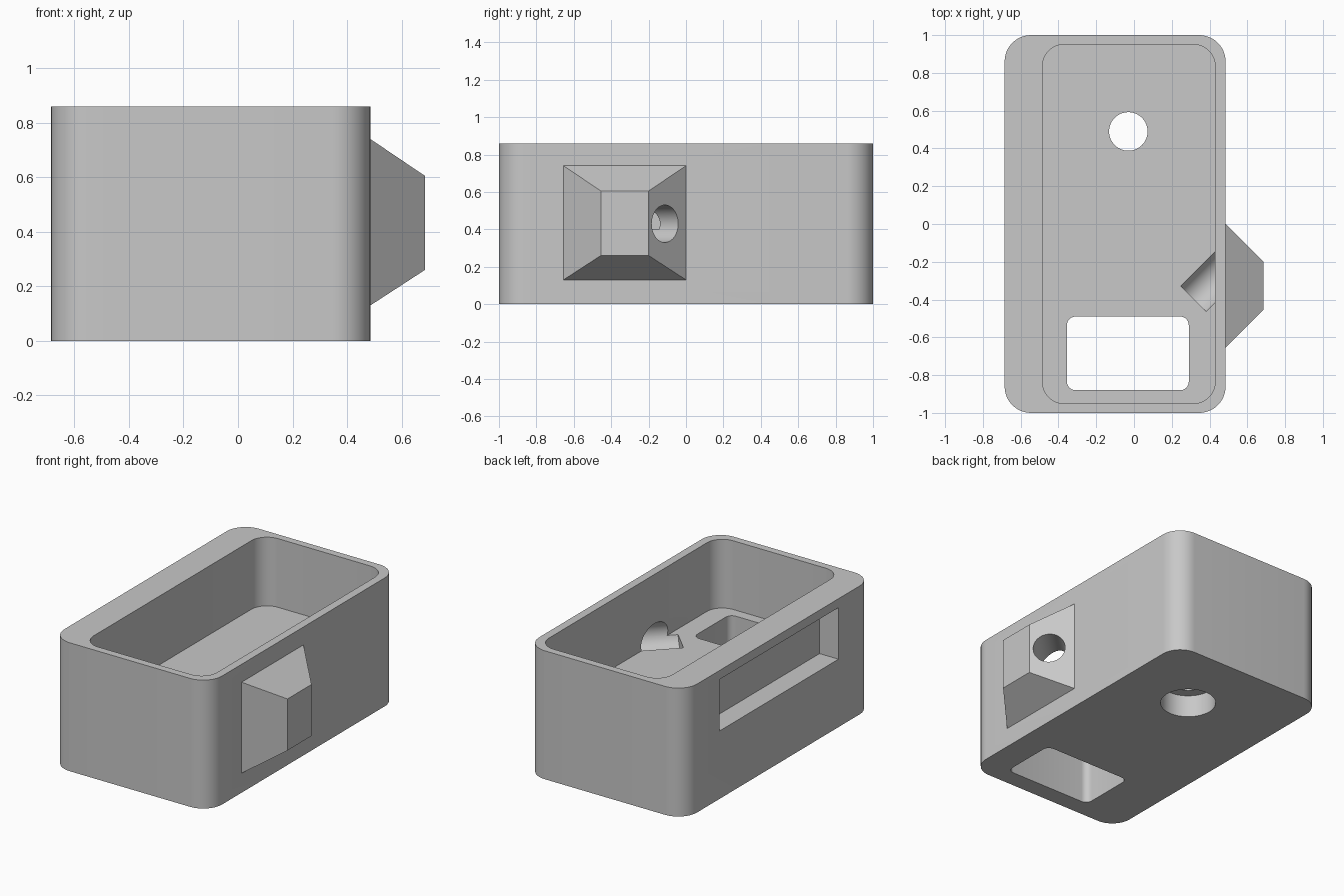
import bpy, bmesh, math
from mathutils import Vector, Matrix

if "Cube" in bpy.data.objects:
    bpy.data.objects.remove(bpy.data.objects["Cube"], do_unlink=True)

grey = bpy.data.materials.new("light_grey")
grey.use_nodes = True
COLOUR = (0.58, 0.58, 0.58, 1)
grey.diffuse_color = COLOUR
grey.node_tree.nodes["Principled BSDF"].inputs["Base Color"].default_value = COLOUR


def finish(name, bm):
    bmesh.ops.recalc_face_normals(bm, faces=bm.faces)
    mesh = bpy.data.meshes.new(name)
    bm.to_mesh(mesh)
    bm.free()
    mesh.materials.append(grey)
    obj = bpy.data.objects.new(name, mesh)
    bpy.context.collection.objects.link(obj)
    return obj


def rounded_block(name, x, y, z, radius=0.0, steps=12):
    """Upright block with rounded vertical edges; x, y, z are (low, high)."""
    bm = bmesh.new()
    bmesh.ops.create_cube(bm, size=1)
    for v in bm.verts:
        v.co = [r[int(c > 0)] for c, r in zip(v.co, (x, y, z))]
    if radius:
        upright = [e for e in bm.edges
                   if abs(e.verts[0].co.z - e.verts[1].co.z) > 1e-4]
        bmesh.ops.bevel(bm, geom=upright, offset=radius, segments=steps,
                        profile=0.5, affect='EDGES')
    return finish(name, bm)


def cylinder(name, start, end, radius):
    """Round rod between two points."""
    start, end = Vector(start), Vector(end)
    axis = end - start
    turn = axis.to_track_quat('Z', 'Y').to_matrix().to_4x4()
    bm = bmesh.new()
    bmesh.ops.create_cone(bm, cap_ends=True, segments=64, radius1=radius,
                          radius2=radius, depth=axis.length,
                          matrix=Matrix.Translation((start + end) / 2) @ turn)
    return finish(name, bm)


def combine(target, tool, operation):
    mod = target.modifiers.new(tool.name, 'BOOLEAN')
    mod.operation, mod.object, mod.solver = operation, tool, 'EXACT'
    bpy.context.view_layer.objects.active = target
    bpy.ops.object.modifier_apply(modifier=mod.name)
    bpy.data.objects.remove(tool, do_unlink=True)


# Main housing
LEFT, RIGHT, TOP, FLOOR = 0.485, -0.685, 0.86, 0.40
housing = rounded_block("housing", (RIGHT, LEFT), (-1, 1), (0, TOP), 0.14)

# Tapered boss on the side wall, with its root buried in the wall
bm = bmesh.new()
base = ((-0.655, 0.0), (0.13, 0.74))
tip = ((-0.455, -0.2), (0.26, 0.605))
for x, (ys, zs) in ((LEFT - 0.03, base), (LEFT, base), (0.685, tip)):
    for y in ys:
        for z in zs:
            bm.verts.new((x, y, z))
bmesh.ops.convex_hull(bm, input=bm.verts)
bmesh.ops.dissolve_limit(bm, angle_limit=0.01, verts=bm.verts, edges=bm.edges)
combine(housing, finish("side_boss", bm), 'UNION')

# Open cavity, floor window, blind side pocket, floor hole and cable hole
cutters = [
    rounded_block("cavity", (-0.485, 0.43), (-0.95, 0.95), (FLOOR, 1), 0.115),
    rounded_block("floor_window", (-0.355, 0.29), (-0.88, -0.49), (-0.1, 0.6), 0.045, 6),
    rounded_block("side_pocket", (-0.8, -0.545), (-0.635, 0.625), (0.455, 0.80)),
    cylinder("floor_hole", (-0.03, 0.49, -0.1), (-0.03, 0.49, 0.6), 0.102),
    cylinder("floor_counterbore", (-0.03, 0.49, -0.1), (-0.03, 0.49, 0.15), 0.172),
    cylinder("cable_hole", (0.315, -0.395, 0.43), (0.8, 0.09, 0.43), 0.1),
]
for cutter in cutters:
    combine(housing, cutter, 'DIFFERENCE')

# Smooth the rounded walls, keep the edges sharp
bpy.ops.object.select_all(action='DESELECT')
housing.select_set(True)
bpy.context.view_layer.objects.active = housing
bpy.ops.object.shade_smooth_by_angle(angle=math.radians(25))
